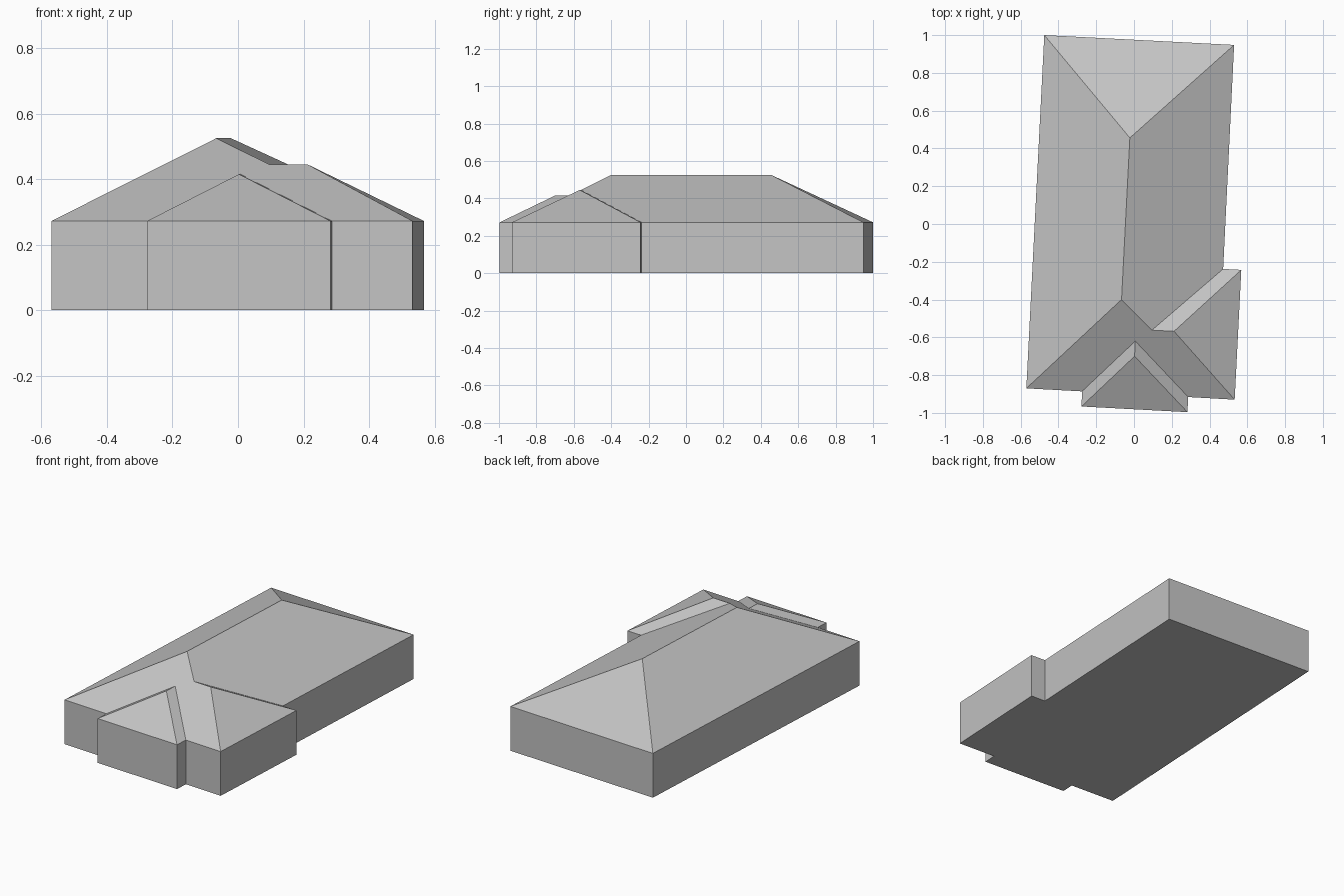
import bpy
import bmesh

cube = bpy.data.objects.get("Cube")
if cube:
    bpy.data.objects.remove(cube, do_unlink=True)

# One plain grey for the whole building
grey = bpy.data.materials.new("plain_grey")
grey.use_nodes = True
COLOUR = (0.55, 0.55, 0.55, 1.0)
grey.diffuse_color = COLOUR
grey.node_tree.nodes["Principled BSDF"].inputs["Base Color"].default_value = COLOUR

EAVE, MAIN, WING, PORCH = 0.272, 0.525, 0.445, 0.415

# Footprint corners, counter-clockwise from the front right corner
footprint = {
    "A": (-0.57, -0.87),                           # main front
    "B": (-0.275, -0.886), "C": (-0.278, -0.966),  # porch
    "D": (0.283, -0.996), "E": (0.287, -0.916),
    "F": (0.533, -0.93), "G": (0.568, -0.243),     # side wing
    "H": (0.472, -0.238),
    "I": (0.53, 0.948), "J": (-0.475, 1.0),        # back
}

# Ridge ends
ridges = {
    "main_front": (-0.066, -0.40, MAIN), "main_back": (-0.022, 0.456, MAIN),
    "wing_in": (0.095, -0.562, WING), "wing_out": (0.212, -0.568, WING),
    "porch_front": (0.003, -0.70, PORCH), "porch_back": (0.007, -0.62, PORCH),
}


def finish(bm, name):
    mesh = bpy.data.meshes.new(name)
    bm.to_mesh(mesh)
    bm.free()
    mesh.materials.append(grey)
    obj = bpy.data.objects.new(name, mesh)
    bpy.context.collection.objects.link(obj)
    return obj


# Walls with the floor underneath
bm = bmesh.new()
low = [bm.verts.new((x, y, 0)) for x, y in footprint.values()]
high = [bm.verts.new((x, y, EAVE)) for x, y in footprint.values()]
for i in range(len(low)):
    j = (i + 1) % len(low)
    bm.faces.new((low[i], low[j], high[j], high[i]))
bm.faces.new(low[::-1])
finish(bm, "walls")

# Hipped roof: one face per slope
slopes = [
    "A main_front main_back J",                           # long left slope
    "I J main_back",                                      # back hip
    "H I main_back main_front wing_in",                   # long right slope
    "A B porch_back E F wing_out wing_in main_front",     # front slope
    "F G wing_out",                                       # wing hip
    "G H wing_in wing_out",                               # wing back slope
    "C D porch_front",                                    # porch hip
    "B C porch_front porch_back",                         # porch sides
    "D E porch_back porch_front",
]
bm = bmesh.new()
corner = {k: bm.verts.new((x, y, EAVE)) for k, (x, y) in footprint.items()}
corner.update({k: bm.verts.new(p) for k, p in ridges.items()})
for slope in slopes:
    bm.faces.new([corner[k] for k in slope.split()])
finish(bm, "roof")
